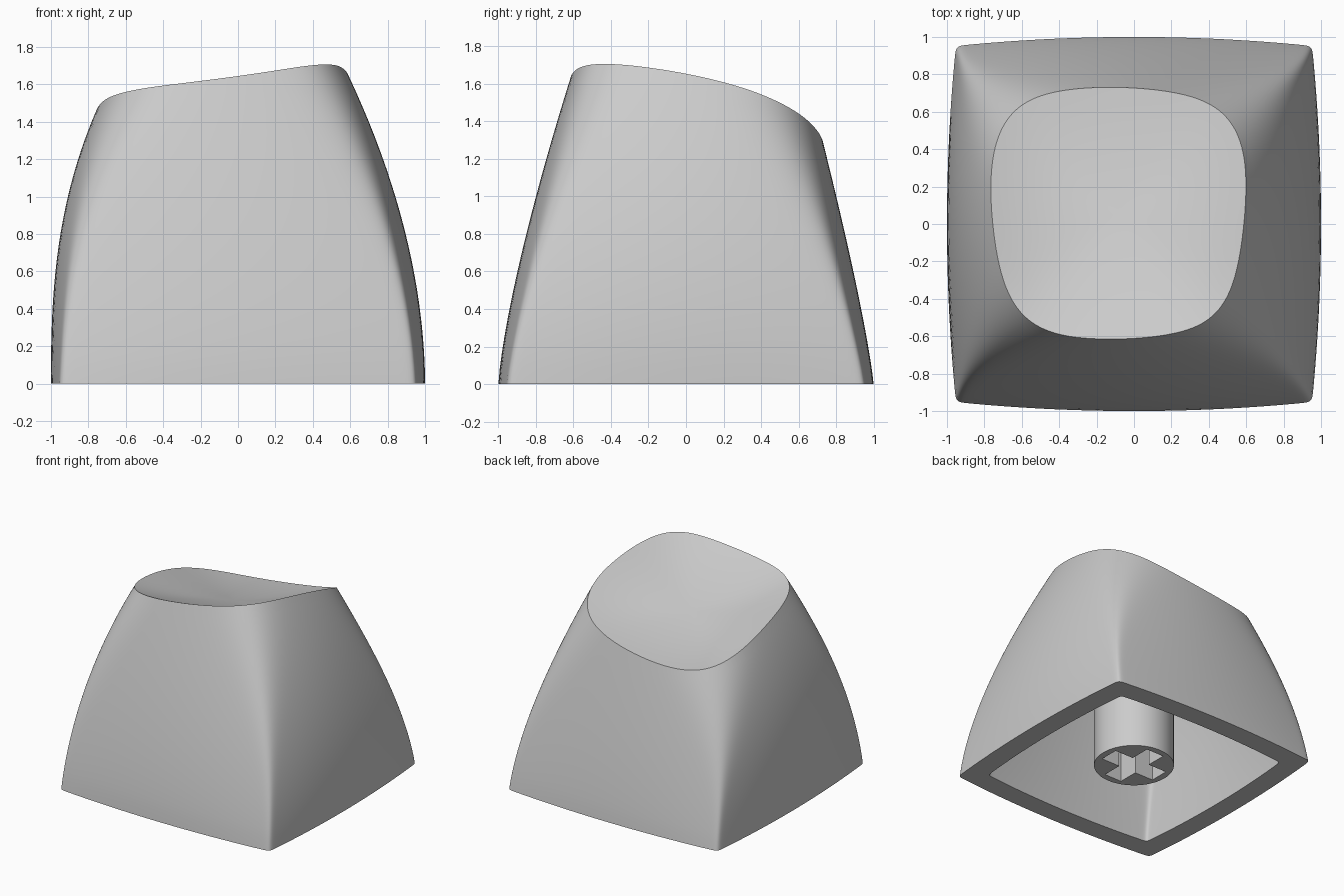
import bpy, bmesh
from math import sin, cos, pi, tau, sqrt

cube = bpy.data.objects.get("Cube")
if cube:
    bpy.data.objects.remove(cube)

SEG = 160
WALL = 0.17
CEILING = 1.15

grey = bpy.data.materials.new("light_grey_plastic")
grey.use_nodes = True
grey.diffuse_color = (0.6, 0.6, 0.6, 1)
grey.node_tree.nodes["Principled BSDF"].inputs["Base Color"].default_value = (0.6, 0.6, 0.6, 1)


def top_height(x, y):
    """Tilted top with a shallow bowl pressed into it."""
    u, v = (x + 0.08) / 0.68, (y - 0.06) / 0.68
    bowl = 0.085 * (1 - sqrt(u ** 4 + v ** 4))
    return 1.512 + 0.165 * x - 0.25 * y + 0.14 * x * x - 0.05 * y * y - bowl


def unit_radius(a, n, bulge):
    """Radius of a square with bowed sides and rounded corners."""
    c, s = abs(cos(a)), abs(sin(a))
    lo, hi = 0.5, 1.5
    for _ in range(30):
        r = (lo + hi) / 2
        u, v = r * c + bulge * (r * s) ** 2, r * s + bulge * (r * c) ** 2
        if u ** n + v ** n < 1:
            lo = r
        else:
            hi = r
    return lo


def section_point(a, z, inset=0.0):
    """Point on the tapering body; corners soften towards the tilted top."""
    left = 1 - 0.26 * (z / 1.5) ** 2.6 - inset
    right = 1 - 0.43 * (z / 1.69) ** 1.9 - inset
    front = 1 - 0.39 * (z / 1.65) ** 1.33 - inset
    back = 1 - 0.275 * (z / 1.31) ** 1.2 - inset
    t = z / (1.5 + 0.11 * cos(a) - 0.2 * sin(a))
    r = unit_radius(a, 1 / (0.013 + 0.15 * t ** 2.3), 0.053 + 0.1 * t)
    x = (right - left) / 2 + (right + left) / 2 * r * cos(a)
    y = (back - front) / 2 + (back + front) / 2 * r * sin(a)
    return x, y, z


def rim_height(a):
    """Height where the side meets the dished top."""
    lo, hi = 1.0, 1.9
    for _ in range(25):
        z = (lo + hi) / 2
        x, y, _z = section_point(a, z)
        if z < top_height(x, y):
            lo = z
        else:
            hi = z
    return lo


def bridge(bm, lower, upper):
    for i in range(len(lower)):
        j = (i + 1) % len(lower)
        bm.faces.new((lower[i], lower[j], upper[j], upper[i]))


def finish(bm, name, angle):
    bmesh.ops.recalc_face_normals(bm, faces=bm.faces)
    mesh = bpy.data.meshes.new(name)
    bm.to_mesh(mesh)
    bm.free()
    mesh.materials.append(grey)
    obj = bpy.data.objects.new(name, mesh)
    bpy.context.collection.objects.link(obj)
    bpy.ops.object.select_all(action="DESELECT")
    obj.select_set(True)
    bpy.context.view_layer.objects.active = obj
    bpy.ops.object.shade_smooth_by_angle(angle=angle)


# Angles crowd together at the four corners
angles = [t + 0.2 * sin(4 * t) for t in (tau * i / SEG for i in range(SEG))]
bm = bmesh.new()


def ring(points):
    return [bm.verts.new(p) for p in points]


# Cap: hollow inside, from the ceiling down to the rim
STEPS = 20
rings = [ring(section_point(a, CEILING * (1 - k / STEPS), WALL) for a in angles)
         for k in range(STEPS + 1)]
bm.faces.new(rings[0])

# Cap: outer walls up to the edge of the dish
rims = [rim_height(a) for a in angles]
rings += [ring(section_point(a, h * k / STEPS) for a, h in zip(angles, rims))
          for k in range(STEPS + 1)]

# Cap: dished top as shrinking rings
edge = [section_point(a, h) for a, h in zip(angles, rims)]
cx, cy = -0.08, 0.06
for k in range(9, 0, -1):
    f = k / 10
    pts = [(cx + (x - cx) * f, cy + (y - cy) * f) for x, y, _z in edge]
    rings.append(ring((x, y, top_height(x, y)) for x, y in pts))
for lower, upper in zip(rings, rings[1:]):
    bridge(bm, lower, upper)
centre = bm.verts.new((cx, cy, top_height(cx, cy)))
last = rings[-1]
for i in range(SEG):
    bm.faces.new((last[i], last[(i + 1) % SEG], centre))
finish(bm, "cap", 0.55)

# Stem: round post with a cross-shaped socket in its lower end
bm = bmesh.new()
BASE, RADIUS, ARM, HALF, DEPTH = 0.03, 0.305, 0.25, 0.08, 0.45
circle = [(RADIUS * cos(tau * i / 64), RADIUS * sin(tau * i / 64)) for i in range(64)]
cross = []
for q in range(4):
    c, s = round(cos(q * pi / 2)), round(sin(q * pi / 2))
    for x, y in ((ARM, -HALF), (ARM, HALF), (HALF, HALF)):
        cross.append((x * c - y * s, x * s + y * c))
outer = ring((x, y, BASE) for x, y in circle)
socket = ring((x, y, BASE) for x, y in cross)
edges = [bm.edges.new((loop[i - 1], loop[i])) for loop in (outer, socket) for i in range(len(loop))]
bmesh.ops.triangle_fill(bm, edges=edges, use_beauty=True)
bridge(bm, outer, ring((x, y, CEILING + 0.02) for x, y in circle))
socket_end = ring((x, y, BASE + DEPTH) for x, y in cross)
bridge(bm, socket, socket_end)
bm.faces.new(socket_end)
finish(bm, "stem", 0.55)
